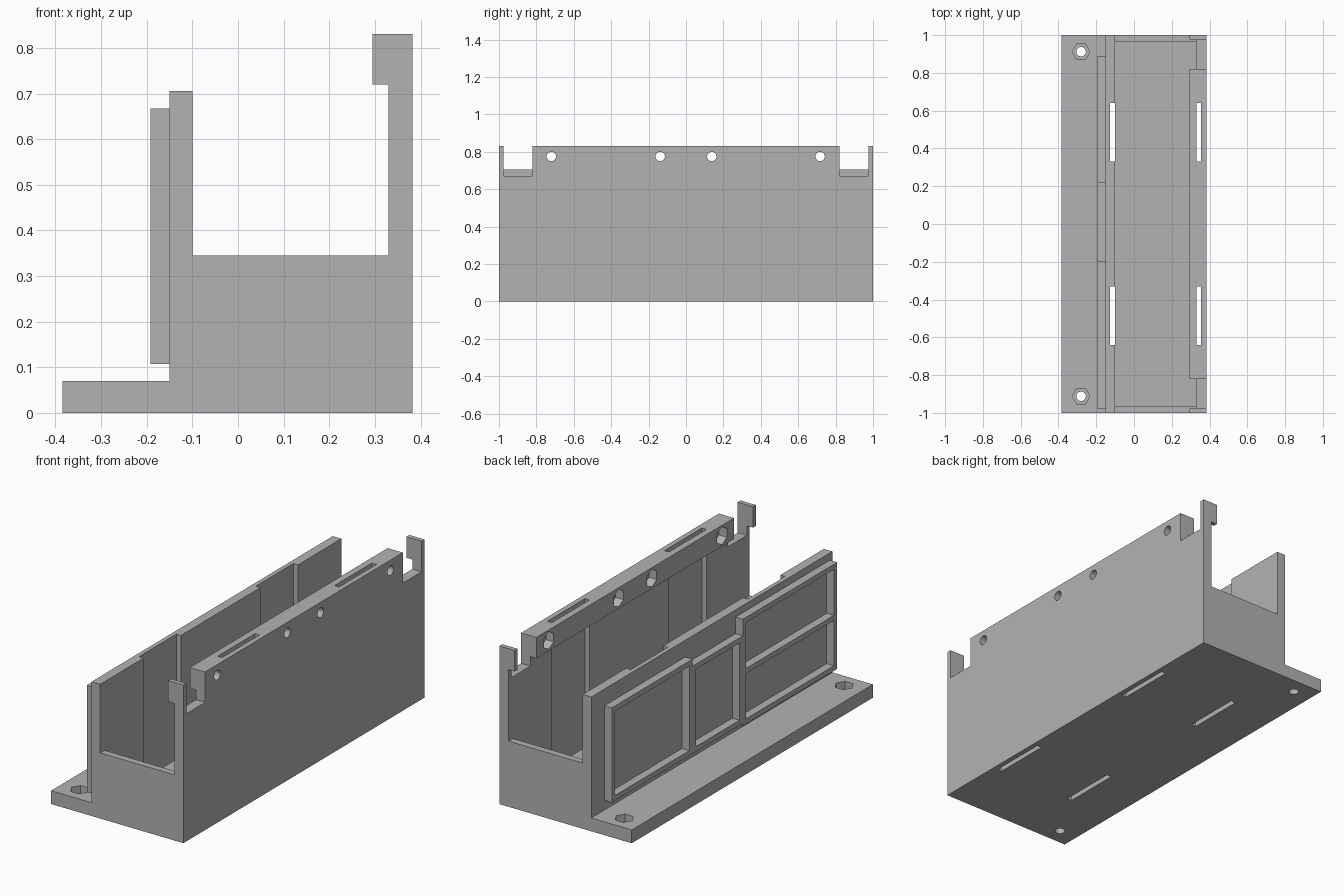
import bpy, bmesh, math
from mathutils import Matrix

if "Cube" in bpy.data.objects:
    bpy.data.objects.remove(bpy.data.objects["Cube"], do_unlink=True)

grey = bpy.data.materials.new("plain grey")
grey.use_nodes = True
grey.diffuse_color = (0.45, 0.45, 0.45, 1)
grey.node_tree.nodes["Principled BSDF"].inputs["Base Color"].default_value = grey.diffuse_color


def make(name, bm):
    bmesh.ops.recalc_face_normals(bm, faces=bm.faces)
    mesh = bpy.data.meshes.new(name)
    bm.to_mesh(mesh)
    bm.free()
    mesh.materials.append(grey)
    ob = bpy.data.objects.new(name, mesh)
    bpy.context.scene.collection.objects.link(ob)
    return ob


def extrude_y(name, profile, y0, y1):
    bm = bmesh.new()
    face = bm.faces.new([bm.verts.new((x, y0, z)) for x, z in profile])
    ext = bmesh.ops.extrude_face_region(bm, geom=[face])["geom"]
    verts = [v for v in ext if isinstance(v, bmesh.types.BMVert)]
    bmesh.ops.translate(bm, verts=verts, vec=(0, y1 - y0, 0))
    return make(name, bm)


def box(name, x0, x1, y0, y1, z0, z1):
    return extrude_y(name, [(x0, z0), (x1, z0), (x1, z1), (x0, z1)], y0, y1)


def prism(name, sides, radius, depth, place):
    bm = bmesh.new()
    bmesh.ops.create_cone(bm, cap_ends=True, segments=sides, radius1=radius,
                          radius2=radius, depth=depth, matrix=place)
    return make(name, bm)


def cut(ob, cutter):
    cutter.hide_render = True
    mod = ob.modifiers.new("cut", "BOOLEAN")
    mod.operation = "DIFFERENCE"
    mod.solver = "EXACT"
    mod.object = cutter
    bpy.context.view_layer.update()
    result = bpy.data.meshes.new_from_object(
        ob.evaluated_get(bpy.context.evaluated_depsgraph_get()))
    ob.modifiers.clear()
    ob.data = result
    bpy.data.objects.remove(cutter, do_unlink=True)


# Tray body: mounting flange, low wall, trough and high wall with inward lip
FLOOR, LIP_X, WALL_X, OUT_X = 0.07, 0.295, 0.33, 0.383
body = extrude_y("tray_body", [
    (-0.385, 0), (OUT_X, 0), (OUT_X, 0.83), (LIP_X, 0.83), (LIP_X, 0.72),
    (WALL_X, 0.72), (WALL_X, 0.345), (-0.1, 0.345), (-0.1, 0.705),
    (-0.15, 0.705), (-0.15, FLOOR), (-0.385, FLOOR)], -1, 1)

# Trough pocket between the end lips
cut(body, box("pocket_cutter", -0.1, WALL_X, -0.965, 0.965, FLOOR, 0.5))

for s in (-1, 1):
    # Notches near the ends of the high wall
    a, b = sorted((s * 0.82, s * 0.976))
    cut(body, box("notch_cutter", 0.25, 0.45, a, b, 0.67, 0.9))
    # Strap slots running down both walls and through the floor
    a, b = sorted((s * 0.33, s * 0.64))
    for x0, x1 in ((-0.127, -0.1), (WALL_X, 0.356)):
        cut(body, box("slot_cutter", x0, x1, a, b, -0.1, 0.9))
    # Flange bolt holes with hexagonal nut recesses
    spot = Matrix.Translation((-0.28, s * 0.912, FLOOR))
    turn = Matrix.Rotation(math.radians(30), 4, "Z")
    cut(body, prism("bolt_cutter", 32, 0.025, 0.4, spot))
    cut(body, prism("nut_cutter", 6, 0.047, 0.08, spot @ turn))

# Cross holes through the lip with nut recesses on the inner side
for y in (-0.72, -0.138, 0.138, 0.717):
    turn = Matrix.Rotation(math.radians(90), 4, "Y")
    hex_turn = turn @ Matrix.Rotation(math.radians(90), 4, "Z")
    cut(body, prism("hole_cutter", 32, 0.025, 0.4,
                    Matrix.Translation((0.34, y, 0.775)) @ turn))
    cut(body, prism("lip_nut_cutter", 6, 0.046, 0.1,
                    Matrix.Translation((0.29, y, 0.775)) @ hex_turn))


# Raised frames on the outside of the low wall
def frame(name, y0, y1, z0, z1, bar=None):
    t = 0.027
    ob = box(name, -0.192, -0.15, y0, y1, z0, z1)
    levels = [z0 + t, z1 - t]
    if bar:
        levels[1:1] = [bar - t / 2, bar + t / 2]
    for low, high in zip(levels[::2], levels[1::2]):
        cut(ob, box("window_cutter", -0.3, -0.1, y0 + t, y1 - t, low, high))


frame("back_frame", 0.22, 0.89, 0.12, 0.617)
frame("middle_frame", -0.197, 0.22, 0.12, 0.58)
frame("front_frame", -0.98, -0.197, 0.107, 0.667, bar=0.385)
